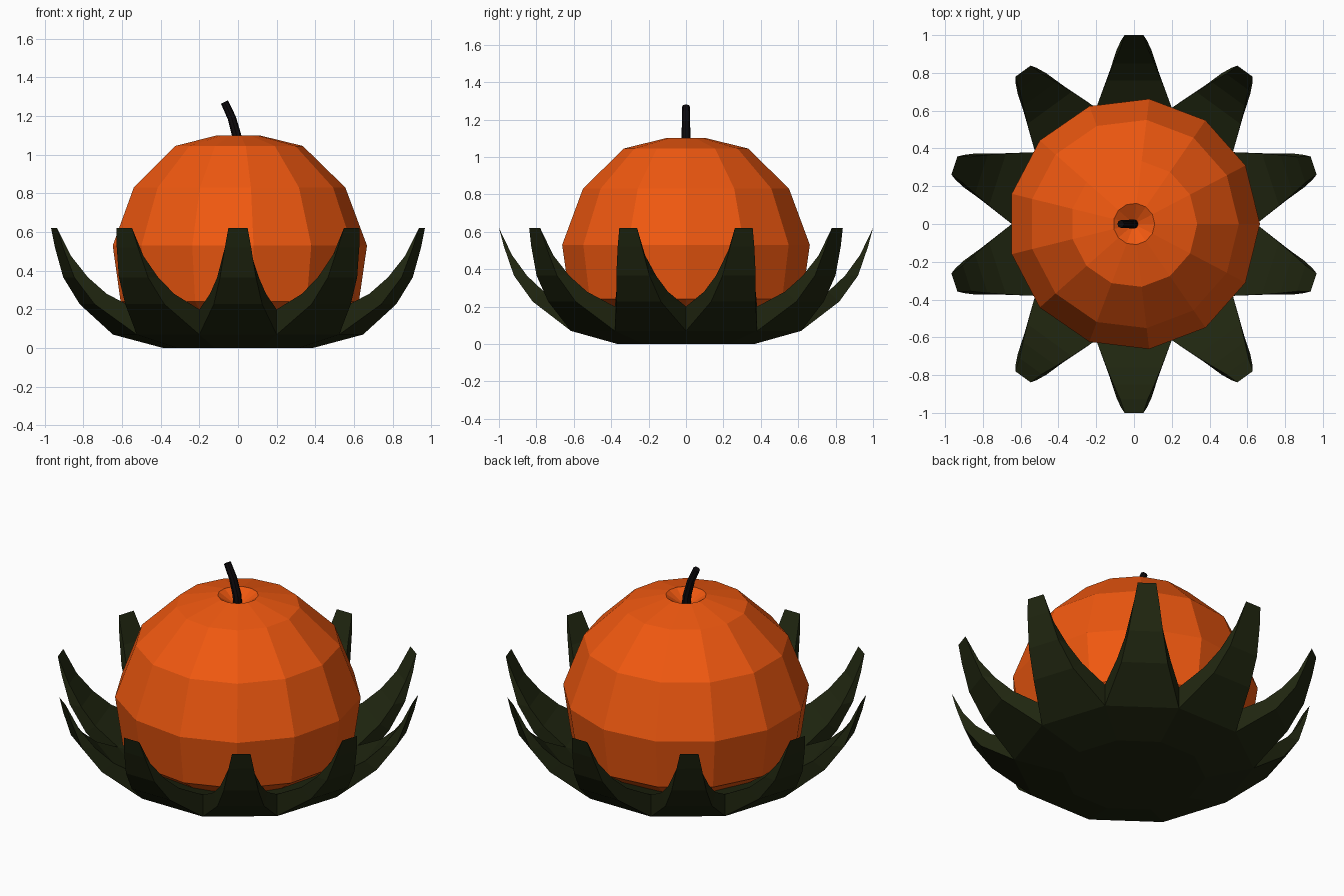
import bpy, bmesh
from math import pi, cos, sin
from mathutils import Vector

if "Cube" in bpy.data.objects:
    bpy.data.objects.remove(bpy.data.objects["Cube"])


def material(name, color):
    m = bpy.data.materials.new(name)
    m.diffuse_color = (*color, 1)
    m.use_nodes = True
    m.node_tree.nodes["Principled BSDF"].inputs["Base Color"].default_value = m.diffuse_color
    return m


def finish(bm, name, mat):
    bmesh.ops.remove_doubles(bm, verts=bm.verts, dist=1e-4)
    bmesh.ops.recalc_face_normals(bm, faces=bm.faces)
    me = bpy.data.meshes.new(name)
    bm.to_mesh(me)
    bm.free()
    me.materials.append(mat)
    ob = bpy.data.objects.new(name, me)
    bpy.context.collection.objects.link(ob)
    return ob


def loft(bm, rings):
    for a, b in zip(rings, rings[1:]):
        n = len(a)
        for i in range(n):
            j = (i + 1) % n
            bm.faces.new((a[i], a[j], b[j], b[i]))


def polar(r, a, z):
    return (r * cos(a), r * sin(a), z)


orange = material("orange_skin", (0.87, 0.098, 0.005))
green = material("leaf_green", (0.014, 0.019, 0.005))
black = material("stem_dark", (0.004, 0.003, 0.004))

# Pumpkin: 13-sided faceted body with a dimple on top
bm = bmesh.new()
profile = [(0.45, 0.12), (0.625, 0.24), (0.667, 0.53), (0.555, 0.83),
           (0.335, 1.045), (0.11, 1.10)]
rings = [[bm.verts.new(polar(r, 2 * pi * i / 13, z)) for i in range(13)]
         for r, z in profile]
loft(bm, rings)
bm.faces.new(rings[0])
dimple = bm.verts.new((0, 0, 1.03))
for i in range(13):
    bm.faces.new((rings[-1][i], rings[-1][(i + 1) % 13], dimple))
finish(bm, "pumpkin", orange)

# Leaf cup: ten-sided dish whose sides grow into tapering, upcurved leaves
N, R = 10, 0.647
mid, half = R * cos(pi / N), R * sin(pi / N)
tip = (1.0, 0.05, 0.62)
# stations: distance from the axis, half width, height
outer = [(mid, half, 0.07), (0.82, 0.125, 0.227), (0.92, 0.093, 0.366),
         (0.973, 0.068, 0.52), tip]
inner = [(mid, half, 0.20), (0.76, 0.145, 0.28), (0.85, 0.108, 0.365),
         (0.93, 0.072, 0.475), tip]
bm = bmesh.new()


def corner_ring(r, z):
    return [bm.verts.new(polar(r, 2 * pi * i / N, z)) for i in range(N)]


for r0, z0, z1 in ((0.385, 0.0, 0.07), (0.40, 0.12, 0.20)):
    ring = corner_ring(r0, z0)
    loft(bm, [ring, corner_ring(R, z1)])
    bm.faces.new(ring)

for k in range(N):
    a = 2 * pi * (k + 0.5) / N
    out, side = Vector((cos(a), sin(a), 0)), Vector((-sin(a), cos(a), 0))

    def point(s, sign):
        return bm.verts.new(out * s[0] + side * (sign * s[1]) + Vector((0, 0, s[2])))

    sections = [[point(o, -1), point(o, 1), point(i, 1), point(i, -1)]
                for o, i in zip(outer[:-1], inner[:-1])]
    loft(bm, sections)
    # pointed end closing on a single tip edge
    o0, o1, i1, i0 = sections[-1]
    t0, t1 = point(tip, -1), point(tip, 1)
    for f in ((o0, o1, t1, t0), (i1, i0, t0, t1), (o1, i1, t1), (i0, o0, t0)):
        bm.faces.new(f)
finish(bm, "leaf_cup", green)

# Stem: thin bent tube rising from the dimple
bm = bmesh.new()
path = [(0.0, 1.02, 0.025, 0), (-0.007, 1.10, 0.024, 0.15),
        (-0.032, 1.19, 0.022, 0.35), (-0.07, 1.272, 0.02, 0.45)]
rings = []
for x, z, r, tilt in path:
    rings.append([bm.verts.new((x + r * cos(t) * cos(tilt), r * sin(t),
                                z + r * cos(t) * sin(tilt)))
                  for t in (2 * pi * i / 8 for i in range(8))])
loft(bm, rings)
bm.faces.new(rings[0])
bm.faces.new(rings[-1])
finish(bm, "stem", black)
